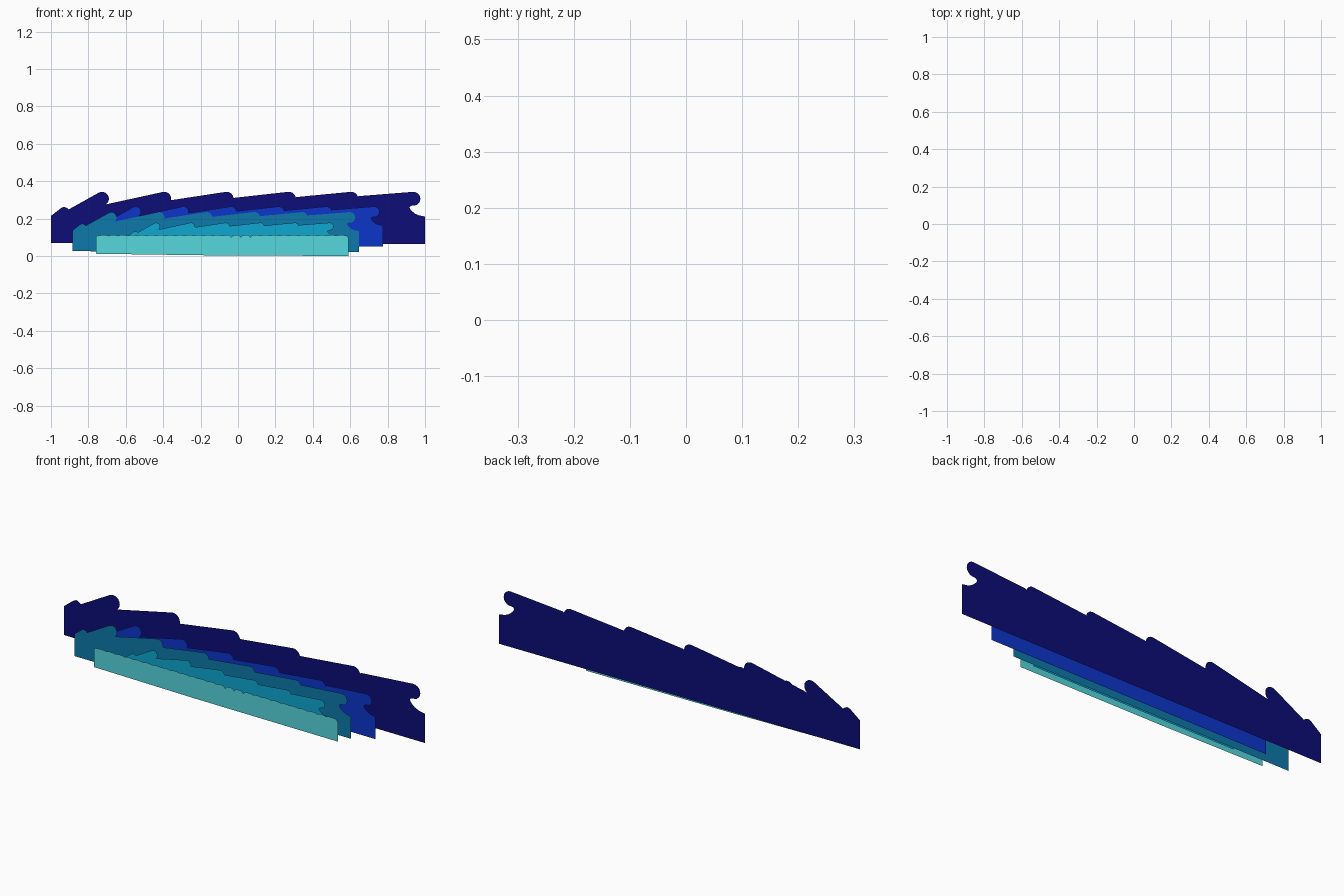
import bpy, bmesh, math

if "Cube" in bpy.data.objects:
    bpy.data.objects.remove(bpy.data.objects["Cube"])


def sheet(name, outline, y, color):
    """Flat paper-thin cut-out in the xz plane, facing -y."""
    bm = bmesh.new()
    face = bm.faces.new([bm.verts.new((x, y, z)) for x, z in outline])
    face.normal_update()
    if face.normal.y > 0:
        face.normal_flip()
    bmesh.ops.triangulate(bm, faces=bm.faces[:])
    me = bpy.data.meshes.new(name)
    bm.to_mesh(me)
    bm.free()
    mat = bpy.data.materials.new(name + "_colour")
    mat.diffuse_color = (*color, 1)
    mat.use_nodes = True
    mat.node_tree.nodes["Principled BSDF"].inputs["Base Color"].default_value = mat.diffuse_color
    me.materials.append(mat)
    ob = bpy.data.objects.new(name, me)
    bpy.context.collection.objects.link(ob)


def arc(cx, cz, r, a0, a1, n=10):
    pts = []
    for i in range(n + 1):
        a = math.radians(a0 + (a1 - a0) * i / n)
        pts.append((cx + r * math.cos(a), cz + r * math.sin(a)))
    return pts


# Full-size row of six breaking crests (bottom at 0, x from -1 to 1)
def wave_outline():
    pts = [(-1, 0.006), (-1, 0.15), (-0.945, 0.193), (-0.93, 0.199),
           (-0.915, 0.193), (-0.905, 0.185)]
    r = 0.037
    valley = [0.212, 0.235, 0.247, 0.251, 0.256]
    tilt = [25, 11, 8, 7, 5, 4]
    for i in range(6):
        cx = -0.727 + i * 0.333
        end = [-75, -10, 5, 12, 15, -100][i]
        pts += arc(cx, 0.242, r, 90 + tilt[i], end)
        if i < 5:
            pts.append((cx + 0.041 - (0.02 if i == 0 else 0), valley[i]))
    # open hollow under the last crest
    pts += [(0.922, 0.203), (0.917, 0.195), (0.921, 0.186), (0.931, 0.175),
            (0.945, 0.163), (0.967, 0.153), (1, 0.147), (1, 0)]
    return pts


# Wave layers: name, centre x, bottom z, scale, depth, colour
wave = wave_outline()
for name, cx, z0, s, y, col in [
    ("back_wave", 0, 0.064, 1.0, 0.05, (0.004, 0.004, 0.19)),
    ("second_wave", 0.01, 0.051, 0.766, -0.022, (0.004, 0.036, 0.6)),
    ("third_wave", -0.12, 0.021, 0.766, -0.03, (0.004, 0.19, 0.4)),
    ("fourth_wave", -0.032, 0.023, 0.557, -0.042, (0.004, 0.39, 0.64)),
]:
    sheet(name, [(cx + x * s, z0 + z * s) for x, z in wave], y, col)

# Front strip with small scallops along the top
front = [(-0.76, 0.012), (-0.76, 0.104), (-0.75, 0.112)]
n = 26
w = 1.32 / n
for i in range(n):
    x0 = -0.745 + i * w
    dip = 0.012 if -0.07 < x0 < 0.08 else 0.004
    for t, h in ((0, -dip), (0.12, -0.002), (0.4, 0), (0.8, -0.001)):
        front.append((x0 + t * w, 0.112 + h))
front += [(0.58, 0.11), (0.59, 0.098), (0.59, 0.0), (-0.2, 0.004)]
sheet("front_ripples", front, -0.052, (0.09, 0.68, 0.72))
